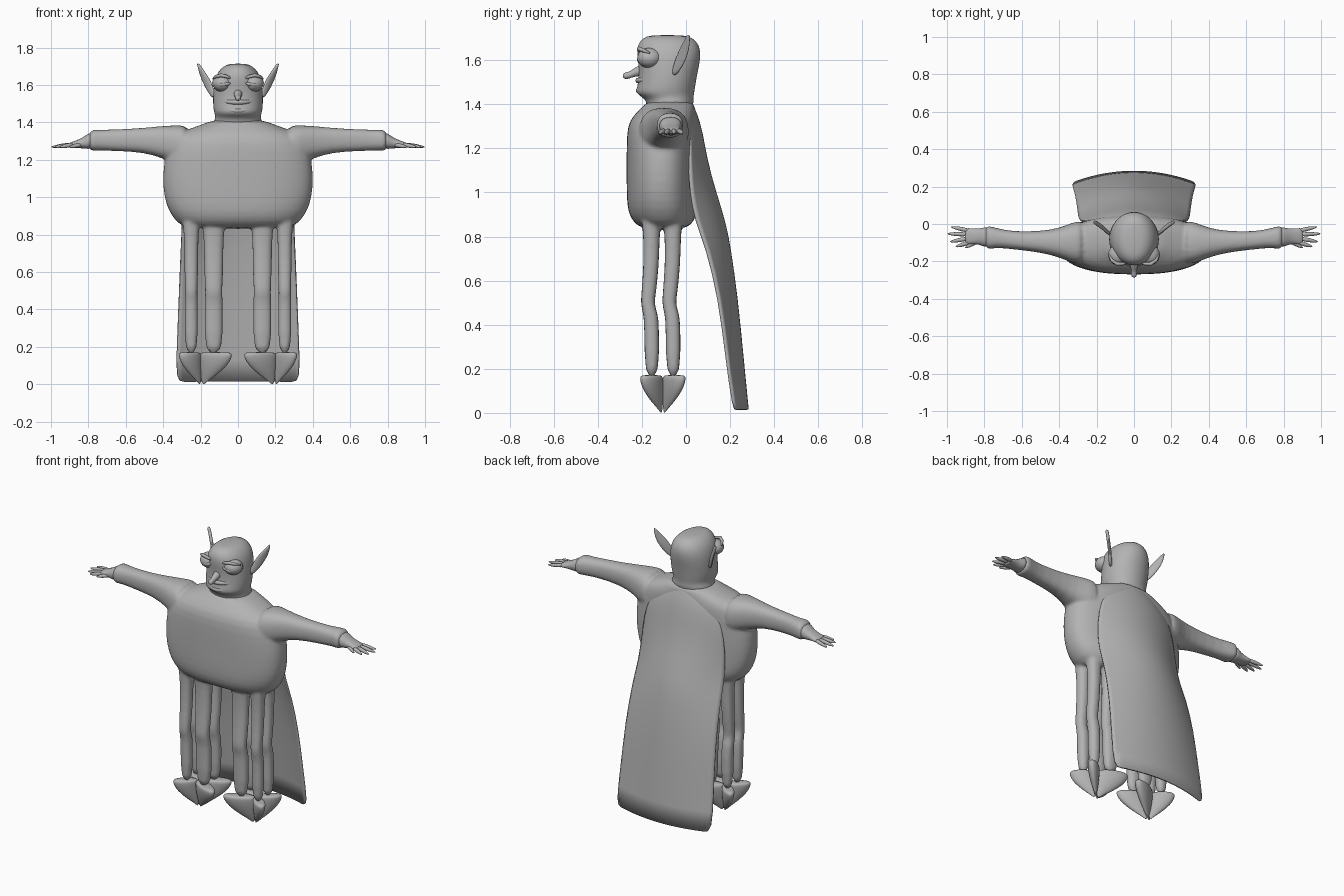
import bpy, bmesh, math
from mathutils import Vector as V

if "Cube" in bpy.data.objects:
    bpy.data.objects.remove(bpy.data.objects["Cube"])

clay = bpy.data.materials.new("plain_grey")
clay.diffuse_color = (0.45, 0.45, 0.45, 1)
clay.use_nodes = True
clay.node_tree.nodes["Principled BSDF"].inputs["Base Color"].default_value = clay.diffuse_color


def finish(name, bm, subsurf=0):
    bmesh.ops.recalc_face_normals(bm, faces=bm.faces)
    for f in bm.faces:
        f.smooth = True
    me = bpy.data.meshes.new(name)
    bm.to_mesh(me)
    bm.free()
    me.materials.append(clay)
    ob = bpy.data.objects.new(name, me)
    bpy.context.collection.objects.link(ob)
    if subsurf:
        m = ob.modifiers.new("round", 'SUBSURF')
        m.levels = m.render_levels = subsurf
    return ob


def loft(bm, rings, n=16):
    """Skin rings given as (centre, half axis a, half axis b, squareness)."""
    rows = []
    for c, a, b, e in rings:
        row = []
        for i in range(n):
            t = 2 * math.pi * i / n
            ca, sa = math.cos(t), math.sin(t)
            u = math.copysign(abs(ca) ** (2 / e), ca)
            v = math.copysign(abs(sa) ** (2 / e), sa)
            row.append(bm.verts.new(V(c) + V(a) * u + V(b) * v))
        rows.append(row)
    for r, q in zip(rows, rows[1:]):
        for i in range(n):
            j = (i + 1) % n
            bm.faces.new((r[i], r[j], q[j], q[i]))
    bm.faces.new(rows[0])
    bm.faces.new(rows[-1])


def stack(bm, rows, e, n=24):
    """Horizontal rings: z, half width, front y, back y."""
    loft(bm, [((0, (f + k) / 2, z), (w, 0, 0), (0, (k - f) / 2, 0), e)
              for z, w, f, k in rows], n)


def tube(bm, pts, radii, n=10):
    """Round tube along a path."""
    pts = [V(p) for p in pts]
    rings = []
    for i, p in enumerate(pts):
        d = (pts[min(i + 1, len(pts) - 1)] - pts[max(i - 1, 0)]).normalized()
        a = d.cross(V((0, 0, 1))).normalized()
        rings.append((p, a * radii[i], d.cross(a) * radii[i], 2))
    loft(bm, rings, n)


# Body: torso, arms and eight legs fused into one smooth skin
bm = bmesh.new()
stack(bm, [(.83, .29, -.20, .0), (.87, .33, -.245, .04), (.92, .37, -.266, .05),
           (1.0, .397, -.27, .045), (1.1, .405, -.27, .045), (1.2, .395, -.27, .045),
           (1.3, .37, -.268, .05), (1.35, .31, -.24, .045), (1.385, .2, -.20, .04),
           (1.42, .125, -.175, .035)], 2.4, 32)
ARM = [(.25, -.10, 1.27, .13, .12), (.33, -.10, 1.28, .11, .105),
       (.40, -.10, 1.295, .078, .088), (.50, -.095, 1.305, .057, .066),
       (.65, -.088, 1.305, .047, .058), (.74, -.073, 1.305, .053, .056),
       (.775, -.073, 1.305, .064, .058), (.80, -.07, 1.30, .056, .048)]
LEG = [(.95, 0, 1.35), (.86, 0, 1.3), (.80, 0, 1.1), (.68, 0, 1.05), (.54, -.012, 1),
       (.495, -.019, .92), (.45, -.004, 1), (.40, .002, 1), (.14, .002, 1.03)]
CORNERS = [(.13, .05, .118, .088), (.25, .036, .258, .06)]  # leg x, half, foot x, half
DEPTHS = [(-.157, -.157, -1), (-.06, -.053, 1)]             # leg y, foot y, sign
for s in (-1, 1):
    loft(bm, [((s * x, y, z), (0, hy, 0), (0, 0, hz), 2.5)
              for x, y, z, hy, hz in ARM], 20)
    for x, hx, _, _ in CORNERS:
        for y, _, _ in DEPTHS:
            loft(bm, [((s * x, y + dy, z), (hx * k, 0, 0), (0, .034 * k, 0), 2.3)
                      for z, dy, k in LEG])
body = finish("body", bm, 1)
m = body.modifiers.new("fuse", 'REMESH')
m.mode = 'VOXEL'
m.voxel_size = .009
m.use_smooth_shade = True
m = body.modifiers.new("soften", 'SMOOTH')
m.factor = .5
m.iterations = 6

# Feet: pointed hooves, four around each centre, tips meeting in the middle
FOOT = [(.172, .8, 0), (.165, 1, 0), (.14, .99, .03), (.10, .85, .17),
        (.05, .5, .5), (.018, .2, .78), (0, .04, .85)]
bm = bmesh.new()
for s in (-1, 1):
    for i, (_, _, fx, hx) in enumerate(CORNERS):
        for _, fy, sy in DEPTHS:
            sx = s * (-1 if i == 0 else 1)
            hy = .053
            tip = V((s * .195, -.105, 0))
            rings = []
            for z, k, t in FOOT:
                c = V((s * fx, fy, 0)).lerp(tip, t)
                c.z = z
                rings.append((c, V((sx * hx, sy * hy, 0)) * .92 * k,
                              V((-sx * hx, sy * hy, 0)) * .42 * k, 2))
            loft(bm, rings)
finish("feet", bm, 1)

# Hands with four fingers and a thumb
PALM = [(.78, -.07, 1.303, .055, .045), (.80, -.07, 1.30, .053, .042),
        (.83, -.067, 1.29, .042, .03), (.86, -.066, 1.285, .042, .021),
        (.89, -.065, 1.28, .045, .015), (.905, -.065, 1.278, .04, .011)]
FINGERS = [(.88, -.098, .955, -.122), (.89, -.078, .985, -.095),
           (.89, -.056, 1.0, -.052), (.88, -.036, .98, -.015), (.83, -.09, .905, -.128)]
bm = bmesh.new()
for s in (-1, 1):
    loft(bm, [((s * x, y, z), (0, hy, 0), (0, 0, hz), 2.3) for x, y, z, hy, hz in PALM])
    for x0, y0, x1, y1 in FINGERS:
        a, b = V((s * x0, y0, 1.282)), V((s * x1, y1, 1.268))
        tube(bm, [a, a.lerp(b, .4), a.lerp(b, .75), b], [.012, .013, .010, .003], 8)
finish("hands", bm, 1)

# Head and neck
bm = bmesh.new()
stack(bm, [(1.37, .14, -.185, .035), (1.415, .125, -.178, .035), (1.432, .122, -.20, .035),
           (1.452, .128, -.23, .038), (1.475, .133, -.222, .042), (1.53, .135, -.215, .05),
           (1.58, .132, -.216, .062), (1.63, .125, -.225, .068), (1.67, .108, -.22, .06),
           (1.70, .08, -.20, .035), (1.715, .045, -.16, -.01)], 2.1)
finish("head", bm, 1)

# Ears: tall thin leaf blades
EAR = [(.128, -.055, 1.53, .012), (.145, -.04, 1.565, .028), (.163, -.022, 1.61, .034),
       (.183, -.008, 1.65, .03), (.202, .005, 1.69, .016), (.215, .012, 1.717, .003)]
bm = bmesh.new()
for s in (-1, 1):
    loft(bm, [((s * x, y, z), (s * .68 * w, .73 * w, 0), (s * -.007, .007, 0), 2)
              for x, y, z, w in EAR], 12)
finish("ears", bm, 1)

# Bulging eyes with heavy lids
bm = bmesh.new()
for s in (-1, 1):
    r = bmesh.ops.create_uvsphere(bm, u_segments=24, v_segments=16, radius=1)
    for v in r["verts"]:
        v.co = V((s * .083 + v.co.x * .055, -.165 + v.co.y * .056, 1.61 + v.co.z * .046))
    for z, dz in ((1.645, .012), (1.605, -.008)):
        tube(bm, [(s * .03, -.205, z - dz), (s * .06, -.213, z), (s * .09, -.213, z + dz * .6),
                  (s * .118, -.195, z), (s * .134, -.165, z - dz)],
             [.004, .009, .010, .009, .004], 8)
finish("eyes", bm)

# Pointed nose with a small ball tip
bm = bmesh.new()
tube(bm, [(0, -.18, 1.56), (0, -.225, 1.548), (0, -.25, 1.535), (0, -.268, 1.53),
          (0, -.28, 1.528), (0, -.287, 1.527)], [.03, .022, .014, .017, .014, .004], 12)
finish("nose", bm, 1)

# Lips: wide grin
bm = bmesh.new()
for z, rise, r in ((1.508, .008, .013), (1.462, .022, .012)):
    pts, rad = [], []
    for i in range(-4, 5):
        u = i / 4
        pts.append((u * .108, -.218 + .068 * u * u, z + rise * u * u))
        rad.append(r * (1.1 - .7 * u * u))
    tube(bm, pts, rad, 8)
finish("lips", bm, 1)

# Cape: z, half width, centre y, edge y
CAPE = [(1.405, .11, .03, -.005), (1.36, .17, .05, .01), (1.28, .24, .076, .02),
        (1.15, .28, .096, .02), (1.0, .295, .138, .025), (.87, .30, .18, .05),
        (.75, .305, .204, .10), (.52, .315, .236, .157), (.25, .325, .262, .19),
        (.015, .335, .285, .222)]
bm = bmesh.new()
rows = [[bm.verts.new((w * i / 8, c + (e - c) * (i / 8) ** 2, z)) for i in range(-8, 9)]
        for z, w, c, e in CAPE]
for r, q in zip(rows, rows[1:]):
    for i in range(16):
        bm.faces.new((r[i], q[i], q[i + 1], r[i + 1]))
cape = finish("cape", bm, 1)
if sum(p.normal.y for p in cape.data.polygons) < 0:
    cape.data.flip_normals()
m = cape.modifiers.new("thickness", 'SOLIDIFY')
m.thickness = .012
m.offset = -1
